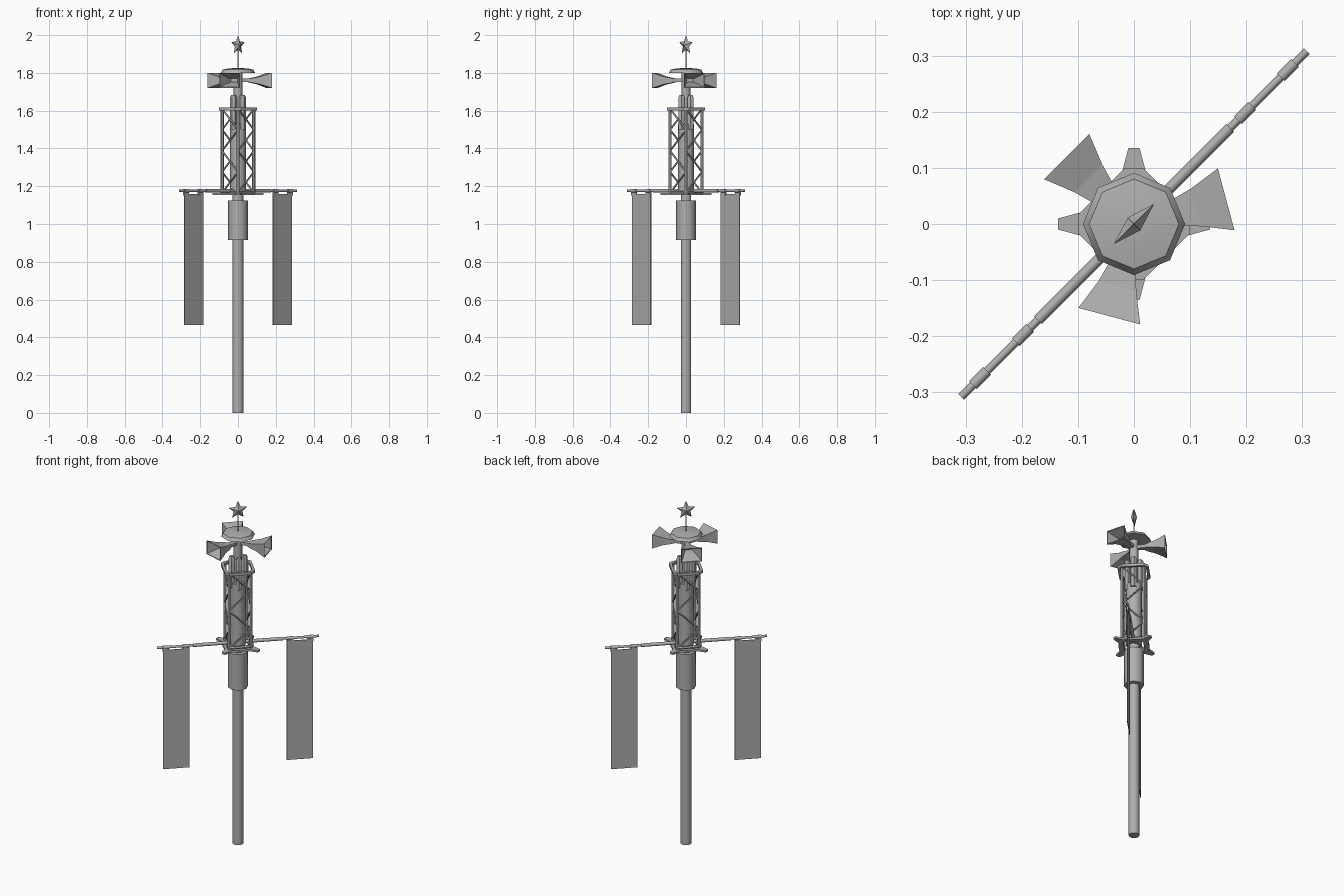
import bpy, bmesh, math
from mathutils import Vector, Matrix

if "Cube" in bpy.data.objects:
    bpy.data.objects.remove(bpy.data.objects["Cube"])

DIAG = math.radians(45)
METAL = bpy.data.materials.new("dark_grey")
METAL.diffuse_color = (0.43, 0.43, 0.43, 1)
METAL.use_nodes = True
METAL.node_tree.nodes["Principled BSDF"].inputs["Base Color"].default_value = METAL.diffuse_color


def make(name, verts, faces, smooth=False):
    me = bpy.data.meshes.new(name)
    me.from_pydata([tuple(v) for v in verts], [], faces)
    bm = bmesh.new()
    bm.from_mesh(me)
    bmesh.ops.remove_doubles(bm, verts=bm.verts, dist=1e-5)
    bmesh.ops.recalc_face_normals(bm, faces=bm.faces)
    bm.to_mesh(me)
    bm.free()
    me.materials.append(METAL)
    ob = bpy.data.objects.new(name, me)
    bpy.context.collection.objects.link(ob)
    if smooth:
        for p in me.polygons:
            p.use_smooth = True
        me.set_sharp_from_angle(angle=math.radians(50))
    return ob


def rings(name, loops, caps=(True, True), smooth=False):
    """Skin a list of equally long vertex loops."""
    n = len(loops[0])
    verts = [v for l in loops for v in l]
    faces = [(k*n+i, k*n+(i+1) % n, (k+1)*n+(i+1) % n, (k+1)*n+i)
             for k in range(len(loops)-1) for i in range(n)]
    if caps[0]:
        faces.append(tuple(range(n)))
    if caps[1]:
        faces.append(tuple(range((len(loops)-1)*n, len(loops)*n)))
    return make(name, verts, faces, smooth)


def lathe(name, profile, n=8, x=0, y=0, smooth=True):
    return rings(name, [[(x + r*math.cos(2*math.pi*i/n), y + r*math.sin(2*math.pi*i/n), z)
                         for i in range(n)] for r, z in profile], smooth=smooth)


def rod(name, a, b, r, n=6):
    a, b = Vector(a), Vector(b)
    q = (b-a).to_track_quat('Z', 'Y')
    return rings(name, [[p + q @ Vector((r*math.cos(2*math.pi*i/n), r*math.sin(2*math.pi*i/n), 0))
                         for i in range(n)] for p in (a, b)], smooth=True)


def box(name, x0, x1, y0, y1, z0, z1):
    return rings(name, [[(x0, y0, z), (x1, y0, z), (x1, y1, z), (x0, y1, z)] for z in (z0, z1)])


def spin(ob, angle):
    ob.data.transform(Matrix.Rotation(angle, 4, 'Z'))


# Pole and collar
lathe("pole", [(0.029, 0), (0.029, 1.17)], 10)
lathe("collar", [(0.053, 0.915), (0.053, 1.125)])

# Inner column with bundled tubes, then the mast
lathe("inner_column", [(0.042, 1.16), (0.042, 1.53)])
for k in range(4):
    a = k*math.pi/2 + DIAG
    lathe("column_tube", [(0.018, 1.5), (0.018, 1.67), (0.012, 1.682)], 6,
          0.034*math.cos(a), 0.034*math.sin(a))
lathe("mast", [(0.023, 1.5), (0.023, 1.81)])

# Open base plate with four tapering feet
outline = []
for k in range(4):
    R = Matrix.Rotation(k*math.pi/2, 3, 'Z')
    outline += [R @ Vector((x, y, 0)) for x, y in
                ((0.135, -0.01), (0.135, 0.01), (0.09, 0.022), (0.058, 0.058), (0.022, 0.09))]
inner = [v*0.075/(abs(v.x)+abs(v.y)) for v in outline]
rings("base_plate", [[(v.x, v.y, z) for v in loop] for loop, z in
                     ((outline, 1.154), (outline, 1.165), (inner, 1.165), (inner, 1.154),
                      (outline, 1.154))], (False, False))

# Lattice: four posts on the axes, zigzag braces and frames
Z0, Z1, W, STEPS = 1.165, 1.61, 0.084, 4
for k in range(4):
    a, b = k*math.pi/2, (k+1)*math.pi/2
    P = Vector((W*math.cos(a), W*math.sin(a), 0))
    Q = Vector((W*math.cos(b), W*math.sin(b), 0))
    rod("lattice_post", P + Vector((0, 0, Z0)), P + Vector((0, 0, Z1)), 0.009)
    for s in range(STEPS):
        h = (Z1-Z0)/STEPS
        lo, hi = (P, Q) if s % 2 == 0 else (Q, P)
        rod("lattice_brace", lo + Vector((0, 0, Z0+s*h)), hi + Vector((0, 0, Z0+(s+1)*h)), 0.005, 5)
    rod("bottom_frame", P + Vector((0, 0, 1.172)), Q + Vector((0, 0, 1.172)), 0.008)


# Top frame: square loop with cut corners
def frame_loop(out, z):
    return [Matrix.Rotation(k*math.pi/2, 3, 'Z') @ Vector((out, s*0.016, z))
            for k in range(4) for s in (-1, 1)]


rings("top_frame", [frame_loop(0.08, 1.602), frame_loop(0.1, 1.602), frame_loop(0.1, 1.617),
                    frame_loop(0.08, 1.617), frame_loop(0.08, 1.602)], (False, False))

# Cross bar with banners hung by clips on both ends
ZB = 1.176
parts = [rod("cross_bar", (-0.436, 0, ZB), (0.436, 0, ZB), 0.007, 8),
         rod("cross_bar_sleeve", (-0.242, 0, ZB), (0.242, 0, ZB), 0.01, 8)]
for s in (-1, 1):
    parts.append(box("banner", *sorted((s*0.262, s*0.403)), -0.002, 0.002, 0.465, 1.16))
    for c in (0.28, 0.388):
        m = s*c
        parts.append(rod("clip_ring", (m-0.018, 0, ZB), (m+0.018, 0, ZB), 0.01, 8))
        parts.append(box("clip_tab", m-0.017, m+0.017, -0.005, 0.005, 1.15, ZB))
for p in parts:
    spin(p, DIAG)


# Three flared hollow horns
def mouth(d, w, h):
    return [(d, -w, 1.76-h), (d, w, 1.76-h), (d, w, 1.76+h), (d, -w, 1.76+h)]


for deg in (15, 135, 255):
    horn = rings("horn", [mouth(0.015, 0.012, 0.009), mouth(0.055, 0.014, 0.009),
                          mouth(0.075, 0.024, 0.013), mouth(0.115, 0.035, 0.021),
                          mouth(0.17, 0.057, 0.04), mouth(0.168, 0.053, 0.036),
                          mouth(0.115, 0.031, 0.017), mouth(0.08, 0.018, 0.009)])
    spin(horn, math.radians(deg))

# Cap disc, spike and star
lathe("cap", [(0.03, 1.8), (0.091, 1.8), (0.08, 1.818), (0.045, 1.824), (0.004, 1.826)])
rod("spike", (0, 0, 1.82), (0, 0, 1.93), 0.003)
star = []
for i in range(10):
    r = 0.053 if i % 2 == 0 else 0.0245
    a = math.pi/2 + i*math.pi/5
    star.append((r*math.cos(a), 0, 1.947 + r*math.sin(a)))
star += [(0, -0.016, 1.947), (0, 0.016, 1.947)]
spin(make("star", star, [(i, (i+1) % 10, c) for c in (10, 11) for i in range(10)], True), DIAG)
